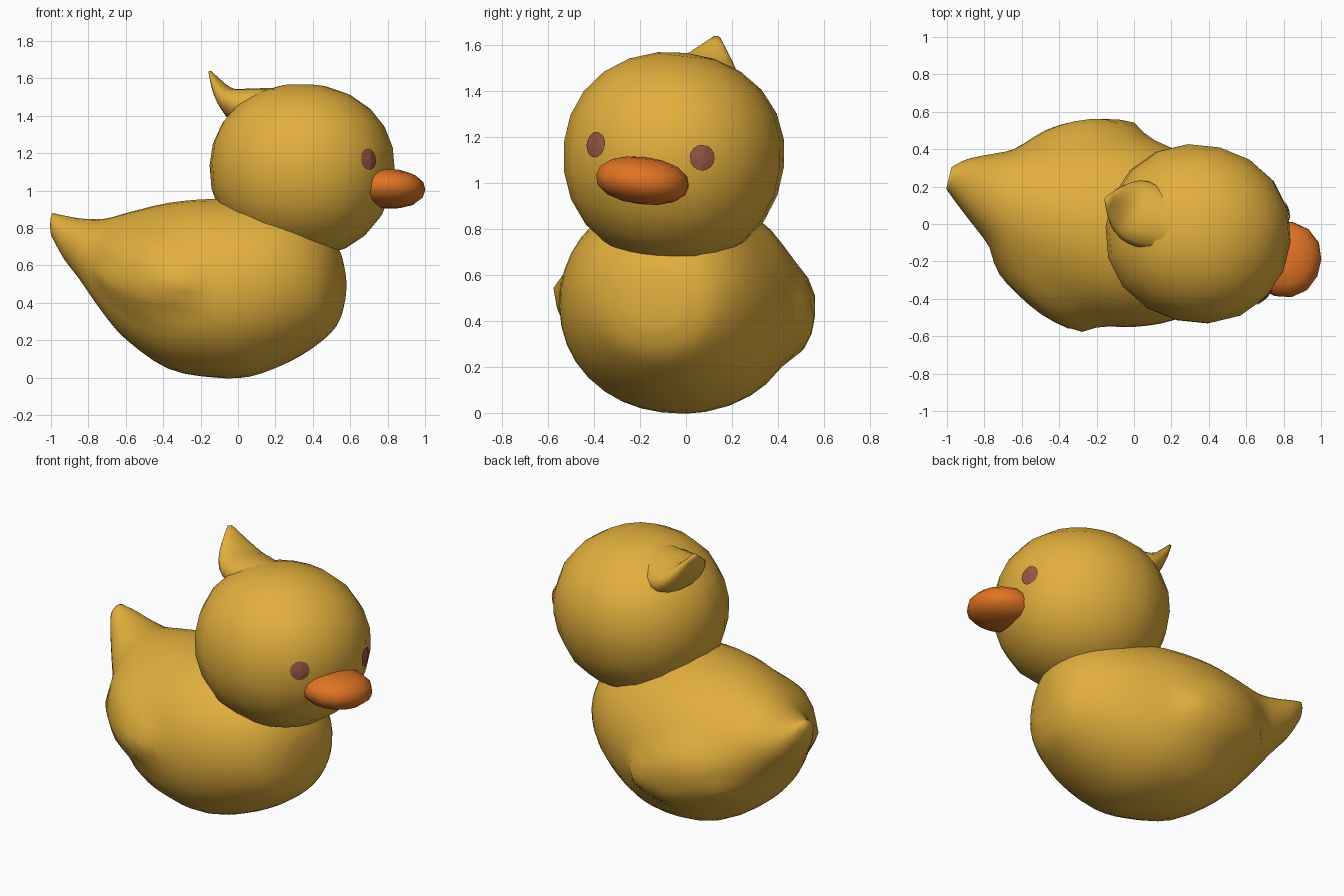
import bpy, bmesh, math
from mathutils import Vector, Matrix
from mathutils.bvhtree import BVHTree

if "Cube" in bpy.data.objects:
    bpy.data.objects.remove(bpy.data.objects["Cube"])

YAW = math.radians(-14)
ROLL = math.radians(-7)
TURN = Matrix.Rotation(YAW, 4, 'Z')
LEAN = Matrix.Rotation(ROLL, 4, 'X')


def material(name, rgb):
    m = bpy.data.materials.new(name)
    m.diffuse_color = (*rgb, 1)
    m.use_nodes = True
    m.node_tree.nodes["Principled BSDF"].inputs["Base Color"].default_value = m.diffuse_color
    return m


YELLOW = material("duck_yellow", (0.76, 0.43, 0.047))
ORANGE = material("bill_orange", (0.75, 0.175, 0.018))
BROWN = material("eye_brown", (0.30, 0.095, 0.056))


def finish(name, bm, mat):
    bmesh.ops.recalc_face_normals(bm, faces=bm.faces)
    me = bpy.data.meshes.new(name)
    bm.to_mesh(me)
    bm.free()
    for p in me.polygons:
        p.use_smooth = True
    me.materials.append(mat)
    ob = bpy.data.objects.new(name, me)
    bpy.context.collection.objects.link(ob)
    return ob


def oval(a):
    """Unit circle, with its lower half slightly squared off."""
    c, s = math.cos(a), math.sin(a)
    p = 2.0 if s > 0 else 2.12
    k = (abs(c) ** p + abs(s) ** p) ** (-1 / p)
    return c * k, s * k


def loft(name, rings, mat):
    bm = bmesh.new()
    loops = [[bm.verts.new(p) for p in r] for r in rings]
    n = len(loops[0])
    for a, b in zip(loops, loops[1:]):
        for i in range(n):
            j = (i + 1) % n
            bm.faces.new((a[i], a[j], b[j], b[i]))
    for loop, ring in ((loops[0], rings[0]), (loops[-1], rings[-1])):
        mid = bm.verts.new(sum(ring, Vector()) / n)
        for i in range(n):
            bm.faces.new((loop[i], loop[(i + 1) % n], mid))
    return finish(name, bm, mat)


def blob(name, radii, matrix, mat, p=2.0, segs=16, rows=10, belly=1.0):
    """Ellipsoid, squared off a little by p, lower half deepened by belly."""
    bm = bmesh.new()
    bmesh.ops.create_uvsphere(bm, u_segments=segs, v_segments=rows, radius=1)
    for v in bm.verts:
        k = sum(abs(c) ** p for c in v.co) ** (-1 / p)
        q = Vector([c * k * r for c, r in zip(v.co, radii)])
        if q.z < 0:
            q.z *= belly
        v.co = matrix @ q
    return finish(name, bm, mat)


def spline(rows, steps):
    """Catmull-Rom through rows of numbers."""
    out = []
    for i in range(len(rows) - 1):
        a, b, c, d = (rows[max(0, min(len(rows) - 1, i + k))] for k in (-1, 0, 1, 2))
        for s in range(steps):
            t = s / steps
            out.append([0.5 * (2 * q + (r - p) * t + (2 * p - 5 * q + 4 * r - e) * t * t
                               + (3 * q - p - 3 * r + e) * t ** 3)
                        for p, q, r, e in zip(a, b, c, d)])
    return out + [list(rows[-1])]


def wing_bump(u, z, side):
    """Outward swell of the wing: crisp lower rim, soft upper blend."""
    dz = z - (0.49 - side * 0.07)
    du = (u + 0.39 + 0.3 * dz) / 0.36
    d = math.hypot(du, dz / (0.20 if dz < 0 else 0.30))
    t = max(0.0, min(1.0, (1.05 - d) / (0.4 if dz < 0 else 0.7)))
    return 0.065 * t * t * (3 - 2 * t)


# Body: rings from tail to chest (along, sideways, half width, top, bottom)
BODY = [
    (-1.02, 0.00, 0.06, 0.88, 0.75),
    (-0.95, 0.00, 0.12, 0.865, 0.63),
    (-0.85, -0.015, 0.185, 0.85, 0.51),
    (-0.72, -0.035, 0.265, 0.85, 0.34),
    (-0.58, -0.045, 0.365, 0.885, 0.19),
    (-0.36, -0.05, 0.475, 0.935, 0.045),
    (-0.13, -0.05, 0.52, 0.955, 0.003),
    (0.07, -0.05, 0.50, 0.95, 0.007),
    (0.27, -0.04, 0.44, 0.92, 0.08),
    (0.42, -0.025, 0.355, 0.85, 0.17),
    (0.52, -0.01, 0.25, 0.74, 0.26),
    (0.565, 0.00, 0.13, 0.62, 0.37),
]
rings = []
for u, v, hw, top, bot in spline(BODY, 3):
    ring = []
    for i in range(36):
        c, s = oval(2 * math.pi * i / 36)
        q = LEAN @ Vector((0, hw * c, (top - bot) / 2 * s)) + Vector((u, v, (top + bot) / 2))
        side = 1 if c > 0 else -1
        q.y += side * wing_bump(u, q.z, side) * min(1, abs(c) * 1.6)
        ring.append(TURN @ q)
    rings.append(ring)
loft("body_with_wings", rings, YELLOW)

# Head
CENTRE = Vector((0.343, -0.052, 1.125))
head = blob("head", (0.495, 0.478, 0.444),
            Matrix.Translation(CENTRE) @ TURN @ LEAN, YELLOW, 2.12, 18, 12, 1.08)

# Feather tuft curling up from the back of the head
TUFT = [
    (0.24, -0.02, 1.42, 0.16, 0.13),
    (0.03, 0.06, 1.445, 0.18, 0.10),
    (-0.07, 0.10, 1.515, 0.13, 0.05),
    (-0.15, 0.135, 1.635, 0.015, 0.008),
]
across = Vector((0.35, 0.94, -0.2)).normalized()
rows = spline(TUFT, 3)
pts = [Vector(r[:3]) for r in rows]
rings = []
for i, r in enumerate(rows):
    t = (pts[min(i + 1, len(pts) - 1)] - pts[max(i - 1, 0)]).normalized()
    up = t.cross(across).normalized()
    rings.append([pts[i] + across * r[3] * math.cos(a) + up * r[4] * math.sin(a)
                  for a in (2 * math.pi * k / 14 for k in range(14))])
loft("head_tuft", rings, YELLOW)

# Bill
blob("bill", (0.198, 0.205, 0.103),
     Matrix.Translation((0.802, -0.188, 1.01)) @ TURN @ LEAN, ORANGE, 2.2, 14, 8)

# Eyes: thin discs draped onto the head
tree = BVHTree.FromPolygons([v.co for v in head.data.vertices],
                            [p.vertices[:] for p in head.data.polygons])
for label, spot in (("right", (0.685, -0.38, 1.165)), ("left", (0.82, 0.07, 1.11))):
    n = (Vector(spot) - CENTRE).normalized()
    a = n.cross(Vector((0, 0, 1))).normalized()
    b = a.cross(n)

    def drape(r, ang):
        start = CENTRE + n * 1.5 + (a * math.cos(ang) + b * math.sin(ang)) * r
        return tree.ray_cast(start, -n)[0] + n * 0.007

    bm = bmesh.new()
    mid = bm.verts.new(drape(0, 0))
    loops = [[bm.verts.new(drape(r, 2 * math.pi * k / 16)) for k in range(16)]
             for r in (0.028, 0.056)]
    for k in range(16):
        j = (k + 1) % 16
        bm.faces.new((mid, loops[0][k], loops[0][j]))
        bm.faces.new((loops[0][k], loops[1][k], loops[1][j], loops[0][j]))
    bm.normal_update()
    if sum((f.normal for f in bm.faces), Vector()).dot(n) < 0:
        bmesh.ops.reverse_faces(bm, faces=bm.faces)
    me = bpy.data.meshes.new("eye_" + label)
    bm.to_mesh(me)
    bm.free()
    me.materials.append(BROWN)
    bpy.context.collection.objects.link(bpy.data.objects.new("eye_" + label, me))
